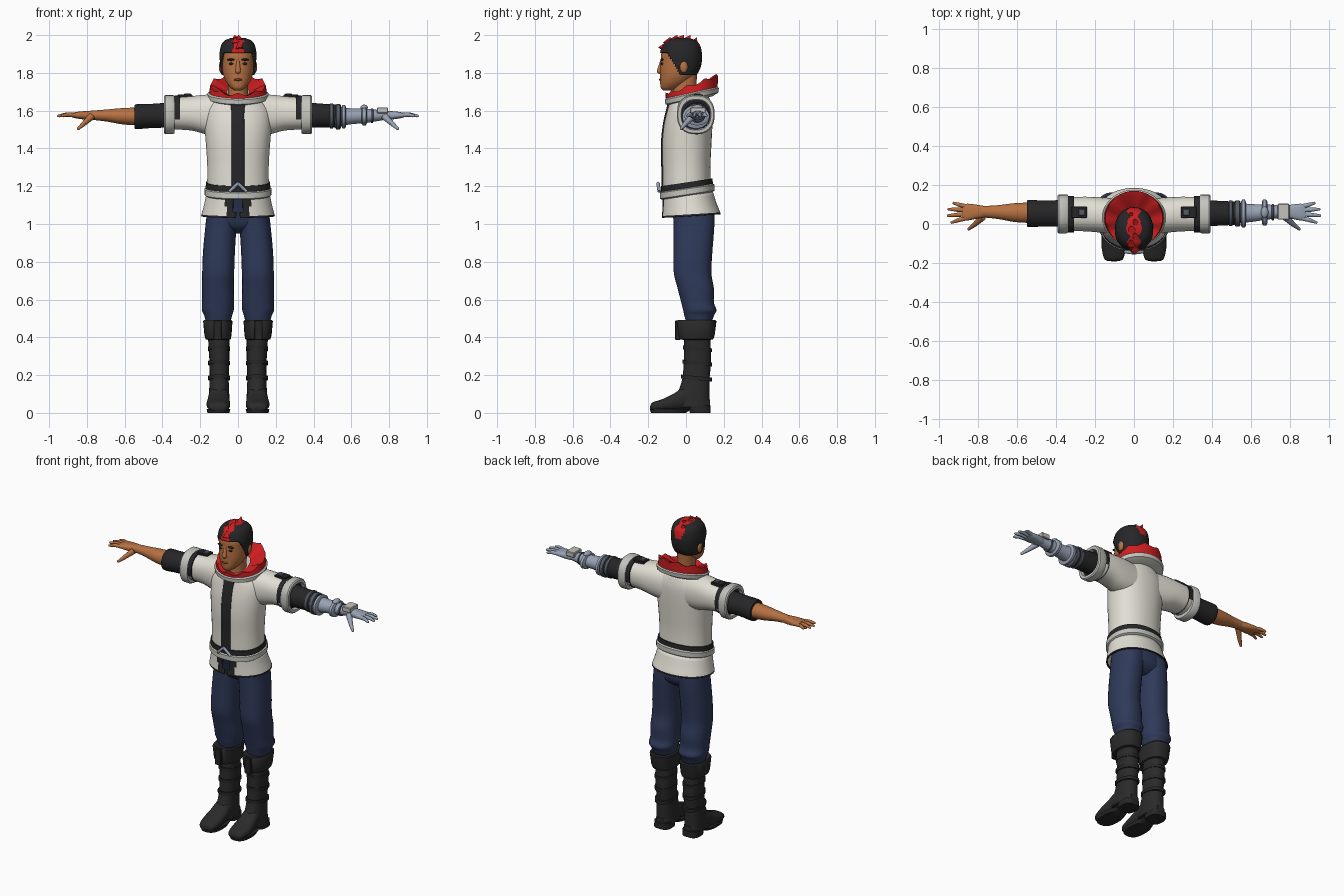
import bpy, bmesh, math
from mathutils import Vector, Matrix


def mat(name, r, g, b):
    lin = [(c / 255 / 12.92 if c < 10 else ((c / 255 + .055) / 1.055) ** 2.4) for c in (r, g, b)]
    m = bpy.data.materials.new(name)
    m.diffuse_color = (*lin, 1)
    return m


WHITE = mat("jacket_white", 226, 223, 212)
TRIM = mat("trim_grey", 196, 196, 190)
RED = mat("red", 205, 30, 32)
SKIN = mat("skin", 182, 113, 66)
BLACK = mat("black_cloth", 38, 38, 40)
BOOT = mat("boot_leather", 43, 42, 42)
BLUE = mat("trouser_blue", 47, 58, 90)
STEEL = mat("steel", 152, 162, 180)
DARK = mat("dark_steel", 84, 92, 102)
LIP = mat("lip", 140, 78, 52)


def finish(name, bm, mats, mirror=False, thick=0, angle=40):
    bmesh.ops.recalc_face_normals(bm, faces=bm.faces)
    me = bpy.data.meshes.new(name)
    bm.to_mesh(me)
    bm.free()
    for m in (mats if isinstance(mats, (list, tuple)) else [mats]):
        me.materials.append(m)
    me.shade_smooth()
    me.set_sharp_from_angle(angle=math.radians(angle))
    ob = bpy.data.objects.new(name, me)
    bpy.context.collection.objects.link(ob)
    if thick:
        s = ob.modifiers.new("thickness", 'SOLIDIFY')
        s.thickness, s.offset = thick, -1
    if mirror:
        ob.modifiers.new("mirror", 'MIRROR')
    return ob


def spline(rows, sub):
    # Catmull-Rom between cross-sections
    if sub < 2:
        return rows
    out = []
    for i in range(len(rows) - 1):
        q = [rows[max(i - 1, 0)], rows[i], rows[i + 1], rows[min(i + 2, len(rows) - 1)]]
        for k in range(sub):
            t = k / sub
            out.append([.5 * (2 * b + (c - a) * t + (2 * a - 5 * b + 4 * c - d) * t * t
                              + (3 * b - a - 3 * c + d) * t ** 3) for a, b, c, d in zip(*q)])
    return out + [rows[-1]]


def loft(name, axis, secs, mats, seg=28, sub=4, p=2, shear=0, sx=1, cap=True,
         rule=None, mirror=False, thick=0):
    """Sections are (position, min a, max a, min b, max b) across the axis."""
    bm = bmesh.new()
    rings = []
    for t, a0, a1, b0, b1 in spline(secs, sub):
        ring = []
        for k in range(seg):
            w = 2 * math.pi * (k + .5) / seg
            c, s = math.cos(w), math.sin(w)
            a = (a0 + a1) / 2 + (a1 - a0) / 2 * math.copysign(abs(c) ** (2 / p), c)
            b = (b0 + b1) / 2 + (b1 - b0) / 2 * math.copysign(abs(s) ** (2 / p), s)
            x, y, z = {'x': (t, a, b), 'y': (a, t, b), 'z': (a, b, t)}[axis]
            ring.append(bm.verts.new((x * sx, y, z + shear * y)))
        rings.append(ring)
    for r, q in zip(rings, rings[1:]):
        for k in range(seg):
            j = (k + 1) % seg
            bm.faces.new((r[k], r[j], q[j], q[k]))
    if cap:
        bm.faces.new(rings[0])
        bm.faces.new(rings[-1])
    if rule:
        dead = []
        for f in bm.faces:
            i = rule(f.calc_center_median())
            if i < 0:
                dead.append(f)
            else:
                f.material_index = i
        bmesh.ops.delete(bm, geom=dead, context='FACES')
    return finish(name, bm, mats, mirror, thick)


def box(name, lo, hi, m, mirror=False, bevel=.004):
    bm = bmesh.new()
    lo, hi = Vector(lo), Vector(hi)
    bmesh.ops.create_cube(bm, size=1, matrix=Matrix.Translation((lo + hi) / 2) @ Matrix.Diagonal((*(hi - lo), 1)))
    bmesh.ops.bevel(bm, geom=bm.edges[:], offset=bevel, segments=1, affect='EDGES')
    return finish(name, bm, m, mirror, angle=30)


def blob(name, c, r, m, mirror=False):
    bm = bmesh.new()
    bmesh.ops.create_uvsphere(bm, u_segments=14, v_segments=9, radius=1,
                              matrix=Matrix.Translation(c) @ Matrix.Diagonal((*r, 1)))
    return finish(name, bm, m, mirror)


def rod(name, p0, p1, r0, r1, m, mirror=False):
    p0, p1 = Vector(p0), Vector(p1)
    d = p1 - p0
    rot = d.to_track_quat('Z', 'Y').to_matrix().to_4x4()
    bm = bmesh.new()
    bmesh.ops.create_cone(bm, cap_ends=True, segments=10, radius1=r0, radius2=r1, depth=d.length,
                          matrix=Matrix.Translation((p0 + p1) / 2) @ rot)
    if r1 > .002:
        bmesh.ops.create_uvsphere(bm, u_segments=10, v_segments=6, radius=r1, matrix=Matrix.Translation(p1))
    return finish(name, bm, m, mirror)


# Jacket body, front placket and seams
loft("jacket_body", 'z', [(1.15, -.165, .165, -.125, .135), (1.3, -.163, .163, -.125, .13),
     (1.42, -.17, .17, -.127, .135), (1.52, -.178, .178, -.118, .14), (1.6, -.175, .175, -.1, .14),
     (1.65, -.14, .14, -.085, .13), (1.675, -.1, .1, -.07, .12)], WHITE, seg=40, p=2.2)
loft("front_placket", 'z', [(1.19, -.036, .034, -.131, -.08), (1.3, -.036, .034, -.131, -.08),
     (1.42, -.036, .034, -.133, -.08), (1.52, -.036, .034, -.124, -.08), (1.6, -.036, .034, -.107, -.06),
     (1.65, -.042, .042, -.093, -.05), (1.672, -.042, .042, -.08, -.04)], BLACK, p=6)

# Sleeves, straps and thick cuffs
loft("sleeve", 'x', [(.08, -.06, .13, 1.46, 1.685), (.17, -.045, .137, 1.475, 1.685),
     (.25, -.038, .14, 1.495, 1.677), (.345, -.036, .138, 1.5, 1.67)], WHITE, p=2.3, mirror=True)
loft("sleeve_band", 'x', [(.308, -.043, .145, 1.495, 1.68), (.337, -.043, .145, 1.495, 1.68)],
     BLACK, sub=1, p=2.3, mirror=True, rule=lambda c: 0 if c.z > 1.55 else -1)
box("shoulder_strap", (.24, .03, 1.655), (.32, .09, 1.686), BLACK, True)
box("strap_buckle", (.25, .042, 1.68), (.285, .078, 1.692), DARK, True)
loft("sleeve_cuff", 'x', [(.335, -.03, .13, 1.51, 1.66), (.337, -.043, .148, 1.48, 1.678),
     (.345, -.048, .152, 1.475, 1.684), (.385, -.048, .152, 1.475, 1.684), (.392, -.042, .146, 1.481, 1.678),
     (.392, -.026, .132, 1.497, 1.66), (.36, -.02, .125, 1.505, 1.65)], TRIM, sub=1, p=2.4, mirror=True)
loft("sleeve_lining", 'x', [(.34, -.026, .132, 1.498, 1.659), (.372, -.025, .131, 1.498, 1.659)],
     BLACK, sub=1, p=2.4, mirror=True)

# Belts, buckle and split jacket skirt
loft("white_belt", 'z', [(1.148, -.168, .168, -.13, .142), (1.155, -.178, .178, -.139, .152),
     (1.185, -.178, .178, -.139, .152), (1.193, -.168, .168, -.13, .142)], TRIM, seg=40, sub=1, p=2.2, shear=.15)
loft("black_belt", 'z', [(1.19, -.172, .172, -.133, .143), (1.22, -.17, .17, -.132, .141)],
     BLACK, seg=40, sub=1, p=2.2, shear=.15)
rod("buckle_chevron", (.045, -.142, 1.172), (0, -.148, 1.215), .009, .009, STEEL, True)


def skirt_rule(c):
    if c.y < 0 and abs(c.x) < .018:
        return -1
    return 1 if (c.y < 0 and abs(c.x) < .064) or c.z - .06 * c.y < 1.047 else 0


loft("jacket_skirt", 'z', [(1.17, -.166, .166, -.127, .14), (1.1, -.18, .18, -.126, .162),
     (1.05, -.193, .193, -.128, .182), (1.04, -.195, .195, -.128, .184)], [WHITE, BLACK],
     seg=72, sub=2, p=2.1, shear=.06, cap=False, rule=skirt_rule, thick=.008)

# Trousers
loft("trouser_hips", 'z', [(.95, -.07, .07, .0, .1), (.985, -.15, .15, -.05, .14), (1.05, -.168, .168, -.075, .15),
     (1.16, -.155, .155, -.112, .125)], BLUE, p=2.3)
loft("trouser_leg", 'z', [(1.06, .0, .165, -.07, .15), (.98, .008, .174, -.066, .15), (.85, .016, .186, -.066, .14),
     (.74, .02, .19, -.065, .135), (.66, .021, .192, -.045, .148), (.585, .02, .19, -.026, .148),
     (.545, .022, .192, -.016, .162), (.518, .03, .18, -.01, .15), (.48, .04, .17, 0, .135)],
     BLUE, p=2.3, mirror=True)

# Boots
loft("boot_shaft", 'z', [(.48, .045, .165, -.005, .135), (.38, .046, .158, -.01, .13), (.28, .046, .152, -.012, .134),
     (.18, .049, .15, -.02, .125), (.1, .046, .155, -.045, .125), (.03, .043, .16, -.06, .126)],
     BOOT, p=2.3, mirror=True)
loft("boot_foot", 'y', [(-.19, .08, .13, .015, .035), (-.178, .055, .152, .01, .055), (-.12, .042, .166, .01, .075),
     (-.06, .044, .162, .01, .105), (0, .048, .155, .015, .14), (.08, .05, .152, .015, .1),
     (.126, .07, .13, .015, .07)], BOOT, p=2.5, mirror=True)
loft("boot_sole", 'z', [(0, .045, .162, -.185, .0), (.02, .04, .166, -.192, .03)], BLACK, sub=1, p=2.6, mirror=True)
loft("boot_heel", 'z', [(0, .048, .157, .02, .13), (.04, .047, .158, .01, .13)], BLACK, sub=1, p=3, mirror=True)
loft("boot_cuff", 'z', [(.385, .05, .155, -.005, .125), (.39, .038, .172, -.035, .145), (.41, .034, .178, -.042, .152),
     (.485, .029, .185, -.05, .162), (.493, .035, .18, -.045, .156), (.485, .05, .165, -.005, .135)],
     BOOT, sub=1, p=2.5, mirror=True)
box("boot_cuff_tab", (.085, -.057, .385), (.13, -.03, .49), BLACK, True)
for h, y0 in ((.345, -.017), (.27, -.018), (.19, -.026)):
    loft("boot_strap", 'z', [(h - .01, .043, .158, y0, .139), (h + .01, .043, .158, y0, .139)],
         BLACK, sub=1, p=2.3, shear=-.1, mirror=True)


# Arms: bare on one side, metal on the other
def hand(side, m):
    loft(side + "_palm", 'x', [(.755, .036, .09, 1.552, 1.598), (.8, .028, .098, 1.552, 1.598),
         (.85, .018, .104, 1.558, 1.594), (.878, .022, .1, 1.564, 1.588)], m, sx=s, p=2.6)
    for base, tx, ty in ((.03, .932, .008), (.05, .951, .043), (.071, .948, .076), (.09, .922, .107)):
        mid = ((.87 + tx) / 2 * s, (base + ty) / 2, 1.579)
        rod(side + "_finger", (.86 * s, base, 1.576), mid, .0125, .011, m)
        rod(side + "_finger_tip", mid, (tx * s, ty, 1.572), .011, .007, m)
    rod(side + "_thumb", (.775 * s, .035, 1.57), (.815 * s, -.002, 1.532), .019, .013, m)
    rod(side + "_thumb_tip", (.815 * s, -.002, 1.532), (.845 * s, -.025, 1.505), .013, .008, m)


s = -1
loft("bare_side_undersleeve", 'x', [(.35, -.015, .125, 1.51, 1.645), (.45, -.013, .12, 1.508, 1.637),
     (.535, -.016, .124, 1.502, 1.635), (.548, -.008, .117, 1.508, 1.628)], BLACK, sx=s)
loft("bare_forearm", 'x', [(.53, .005, .11, 1.522, 1.617), (.61, .01, .107, 1.527, 1.614),
     (.7, .026, .096, 1.543, 1.606), (.78, .034, .092, 1.552, 1.6)], SKIN, sx=s)
hand("bare", SKIN)
s = 1
loft("metal_side_undersleeve", 'x', [(.35, -.015, .125, 1.51, 1.645), (.45, -.008, .118, 1.51, 1.637),
     (.545, -.005, .115, 1.51, 1.63)], BLACK)
loft("metal_forearm", 'x', [(.53, .005, .11, 1.515, 1.622), (.6, .01, .102, 1.528, 1.612),
     (.68, .022, .1, 1.535, 1.61), (.78, .034, .092, 1.552, 1.6)], STEEL)
for x, w, a0, a1, b0, b1, m in ((.495, .012, -.012, .122, 1.505, 1.64, DARK), (.53, .016, -.014, .122, 1.5, 1.635, DARK),
                                (.56, .012, -.02, .125, 1.505, 1.63, STEEL), (.668, .014, -.008, .125, 1.522, 1.618, STEEL),
                                (.71, .008, .018, .102, 1.535, 1.612, DARK)):
    loft("arm_ring", 'x', [(x - w, a0 + .01, a1 - .01, b0 + .01, b1 - .01), (x - w * .6, a0, a1, b0, b1),
         (x + w * .6, a0, a1, b0, b1), (x + w, a0 + .01, a1 - .01, b0 + .01, b1 - .01)], m, sub=1, seg=20)
blob("forearm_knob", (.668, .06, 1.617), (.02, .03, .015), STEEL)
box("wrist_plate", (.735, .022, 1.585), (.795, .104, 1.617), TRIM)
hand("metal", STEEL)

# Red collar: outer wall with a ragged rim and an inner slope, on a pale trim
loft("collar_trim", 'z', [(1.645, -.13, .13, -.085, .14), (1.658, -.16, .16, -.11, .172),
     (1.682, -.163, .163, -.112, .175), (1.689, -.155, .155, -.106, .167)], TRIM, seg=36, sub=1, shear=.22)
bm = bmesh.new()
N, cols = 36, []
for k in range(N):
    w = 2 * math.pi * k / N
    x, c = math.sin(w), -math.cos(w)
    y = .03 + .137 * c
    z0 = 1.688 + .22 * y
    h = .02 + .15 * (y + .1) + (.012 if k % 4 == 0 else -.006 if k % 4 == 2 else 0)
    cols.append([bm.verts.new(v) for v in ((x * .153, y, z0), (x * .147, y + .003 * c, z0 + h),
                 (x * .128, .03 + .118 * c, z0 + h * .85), (x * .06, .015 + .07 * c, z0 + .004))])
for k in range(N):
    p, q = cols[k], cols[(k + 1) % N]
    for j in range(3):
        bm.faces.new((p[j], q[j], q[j + 1], p[j + 1]))
finish("red_collar", bm, RED)

# Neck, head and features
loft("neck", 'z', [(1.62, -.06, .06, -.075, .07), (1.7, -.052, .052, -.07, .055), (1.8, -.055, .055, -.07, .06)], SKIN)
HEAD = [(1.708, -.022, .022, -.122, -.07), (1.722, -.04, .04, -.134, -.035), (1.75, -.062, .062, -.137, .01),
        (1.785, -.077, .077, -.137, .045), (1.82, -.083, .083, -.137, .065), (1.86, -.086, .086, -.134, .075),
        (1.9, -.088, .088, -.132, .076), (1.935, -.08, .08, -.116, .066), (1.96, -.062, .062, -.092, .045),
        (1.974, -.03, .03, -.055, .01)]
loft("head", 'z', HEAD, SKIN, seg=40, p=2.15)


def hair_rule(c):
    line = 1.91 if c.y < -.1 else max(1.79, 1.91 - (c.y + .1) * 1.7)
    if c.z < line:
        return -1
    return 1 if c.z > 1.9 and c.y < .09 and abs(c.x) < .027 + .008 * math.sin(c.y * 120) else 0


loft("hair", 'z', [(t + (.01 if t > 1.9 else 0), a0 - .01, a1 + .01, b0 - .008, b1 + .009) for t, a0, a1, b0, b1 in HEAD[3:]],
     [BLACK, RED], seg=72, sub=6, p=2.15, rule=hair_rule, thick=.012)
for i, (y, z) in enumerate(((-.125, 1.925), (-.1, 1.952), (-.065, 1.968), (-.03, 1.974), (.005, 1.968), (.04, 1.95))):
    x = -.012 if i % 2 else .008
    rod("hair_tuft", (x, y, z), (x - .006, y + .018, min(z + .038, 2.0)), .024, .001, RED)
blob("ear", (.09, -.012, 1.832), (.012, .022, .032), SKIN, True)
rod("nose", (0, -.128, 1.87), (0, -.139, 1.81), .007, .015, SKIN)
blob("brow", (.036, -.127, 1.87), (.022, .009, .006), BLACK, True)
blob("eye", (.035, -.126, 1.848), (.014, .008, .006), BLACK, True)
blob("lips", (0, -.136, 1.764), (.024, .008, .006), LIP)
